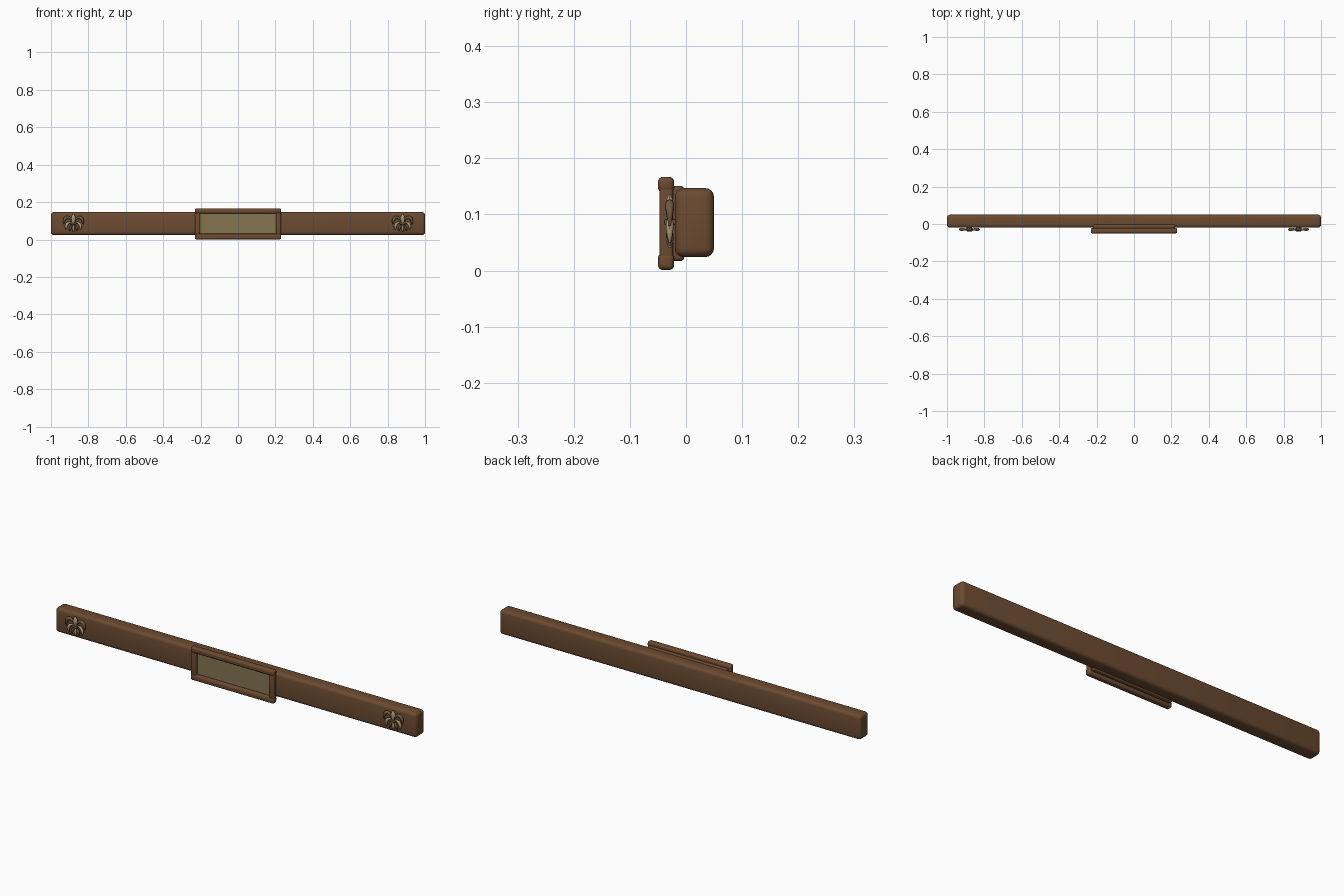
import bpy, bmesh, math
from mathutils import Vector

if "Cube" in bpy.data.objects:
    bpy.data.objects.remove(bpy.data.objects["Cube"])


def material(name, rgb):
    m = bpy.data.materials.new(name)
    m.diffuse_color = (*rgb, 1)
    m.use_nodes = True
    m.node_tree.nodes["Principled BSDF"].inputs["Base Color"].default_value = m.diffuse_color
    return m


wood = material("brown wood", (0.15, 0.07, 0.031))
olive = material("olive panel", (0.235, 0.175, 0.08))
tan = material("pale bronze", (0.42, 0.32, 0.19))
bronze = material("dark bronze", (0.16, 0.10, 0.05))


def finish(name, bm, mat):
    bmesh.ops.recalc_face_normals(bm, faces=bm.faces[:])
    me = bpy.data.meshes.new(name)
    bm.to_mesh(me)
    bm.free()
    me.materials.append(mat)
    ob = bpy.data.objects.new(name, me)
    bpy.context.collection.objects.link(ob)
    bpy.context.view_layer.objects.active = ob
    bpy.ops.object.select_all(action='DESELECT')
    ob.select_set(True)
    bpy.ops.object.shade_smooth_by_angle(angle=math.radians(40))
    return ob


def box(name, x, y, z, mat, bevel=0.0, segments=4):
    """Box between the (low, high) limits, with rounded edges."""
    bm = bmesh.new()
    bmesh.ops.create_cube(bm, size=1)
    for v in bm.verts:
        v.co = [(lo + hi) / 2 + c * (hi - lo) for c, (lo, hi) in zip(v.co, (x, y, z))]
    if bevel:
        bmesh.ops.bevel(bm, geom=bm.edges[:], offset=bevel, segments=segments,
                        profile=0.5, affect='EDGES')
    return finish(name, bm, mat)


def leaf(name, pts, width, depth, mat, y=-0.029, rings=12, sides=10):
    """Tapered leaf swept along a cubic Bezier path in the XZ plane."""
    p = [Vector((a, y, b)) for a, b in pts]
    bm = bmesh.new()
    loops = []
    for i in range(rings + 1):
        t = i / rings
        s = 1 - t
        pos = p[0]*s**3 + p[1]*3*s*s*t + p[2]*3*s*t*t + p[3]*t**3
        tan_v = ((p[1]-p[0])*s*s + (p[2]-p[1])*2*s*t + (p[3]-p[2])*t*t).normalized()
        side = Vector((tan_v.z, 0, -tan_v.x))
        r = 0.25 + 0.75 * math.sin(math.pi * t ** 1.2)
        loops.append([bm.verts.new(pos + side * width * r * math.cos(a)
                                   + Vector((0, depth * r * math.sin(a), 0)))
                      for a in (k * math.tau / sides for k in range(sides))])
    for a, b in zip(loops, loops[1:]):
        for k in range(sides):
            n = (k + 1) % sides
            bm.faces.new((a[k], a[n], b[n], b[k]))
    bm.faces.new(loops[0])
    bm.faces.new(loops[-1])
    return finish(name, bm, mat)


# Long rounded beam
box("beam", (-1, 1), (-0.02, 0.05), (0.024, 0.147), wood, 0.016)

# Backing block between the beam and the frame
box("frame_backing", (-0.22, 0.22), (-0.026, -0.003), (0.017, 0.151), wood, 0.007)

# Raised frame: two long rails and two slimmer stiles
for label, z in (("top", (0.139, 0.167)), ("bottom", (0.001, 0.031))):
    box(f"frame_{label}_rail", (-0.231, 0.231), (-0.05, -0.021), z, wood, 0.009)
for label, s in (("left", -1), ("right", 1)):
    box(f"frame_{label}_stile", tuple(sorted((s * 0.202, s * 0.23))),
        (-0.047, -0.023), (0.012, 0.156), wood, 0.006)

# Recessed panel inside the frame
box("frame_panel", (-0.206, 0.206), (-0.032, -0.025), (0.028, 0.142), olive)

# Leaf ornament near each end
for label, cx in (("left", -0.88), ("right", 0.88)):
    leaf(f"{label}_ornament_centre_leaf",
         [(cx, 0.08), (cx, 0.1), (cx, 0.12), (cx, 0.136)], 0.012, 0.008, tan)
    leaf(f"{label}_ornament_stem",
         [(cx, 0.088), (cx, 0.07), (cx, 0.055), (cx, 0.04)], 0.007, 0.007, tan)
    for s in (-1, 1):
        leaf(f"{label}_ornament_upper_curl",
             [(cx + s * 0.004, 0.09), (cx + s * 0.02, 0.138),
              (cx + s * 0.058, 0.12), (cx + s * 0.05, 0.08)], 0.009, 0.008, bronze)
        leaf(f"{label}_ornament_lower_curl",
             [(cx + s * 0.004, 0.088), (cx + s * 0.03, 0.1),
              (cx + s * 0.045, 0.075), (cx + s * 0.036, 0.05)], 0.008, 0.007, tan)
        leaf(f"{label}_ornament_foot_leaf",
             [(cx + s * 0.003, 0.082), (cx + s * 0.012, 0.075),
              (cx + s * 0.02, 0.06), (cx + s * 0.02, 0.044)], 0.006, 0.006, bronze)
    # Band tying the leaves together
    box(f"{label}_ornament_band", (cx - 0.016, cx + 0.016), (-0.039, -0.019),
        (0.081, 0.092), bronze, 0.003, 2)
